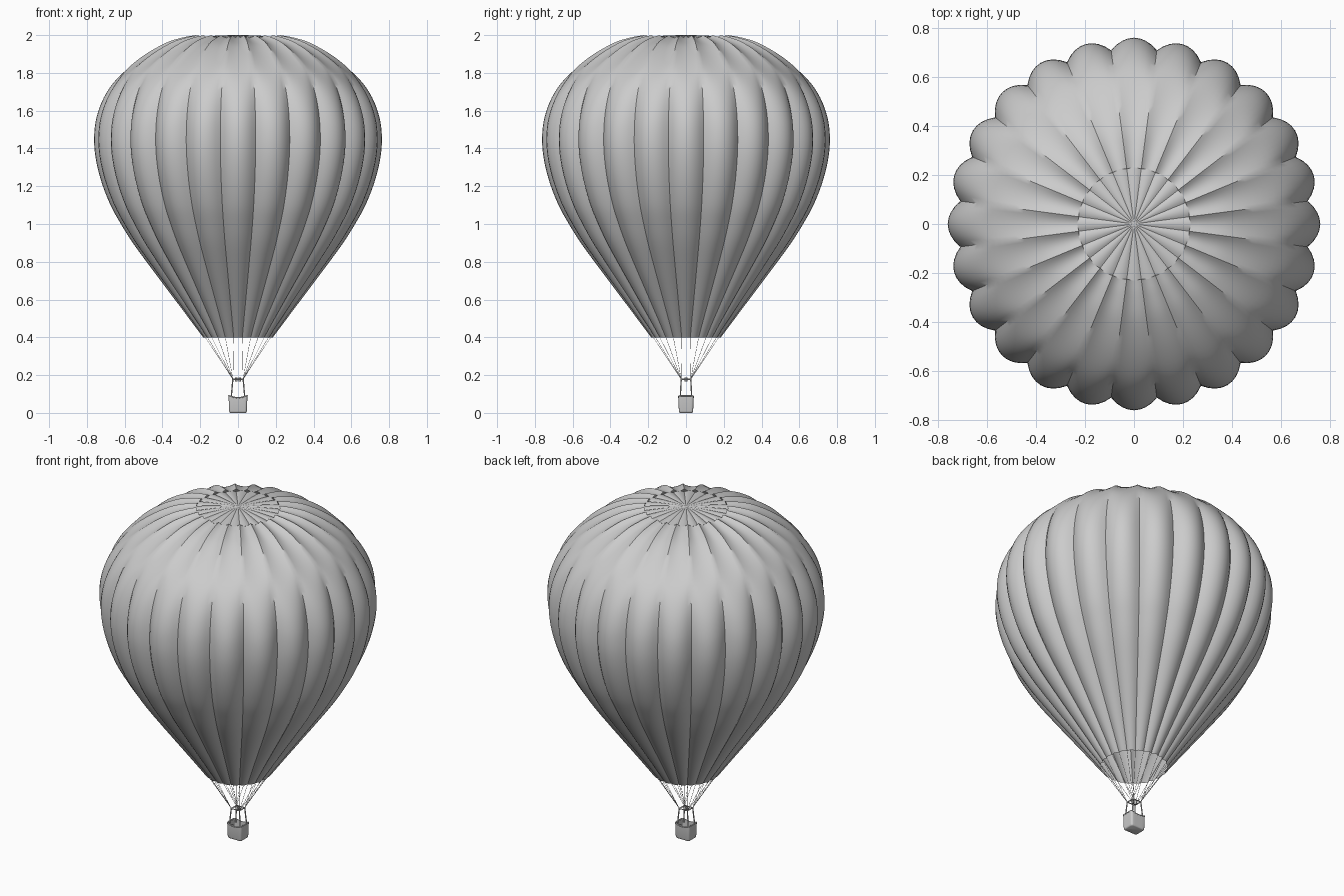
import bpy, bmesh, math
from mathutils import Vector

if "Cube" in bpy.data.objects:
    bpy.data.objects.remove(bpy.data.objects["Cube"])

GORES, SEG = 24, 8
N = GORES * SEG


def make_object(name, bm, angle=40):
    bmesh.ops.recalc_face_normals(bm, faces=bm.faces)
    me = bpy.data.meshes.new(name)
    bm.to_mesh(me)
    bm.free()
    ob = bpy.data.objects.new(name, me)
    bpy.context.collection.objects.link(ob)
    bpy.ops.object.select_all(action='DESELECT')
    ob.select_set(True)
    bpy.context.view_layer.objects.active = ob
    bpy.ops.object.shade_smooth_by_angle(angle=math.radians(angle))
    return ob


def bridge(bm, rings):
    for a, b in zip(rings, rings[1:]):
        n = len(a)
        for i in range(n):
            bm.faces.new((a[i], a[(i + 1) % n], b[(i + 1) % n], b[i]))


def rod(bm, a, b, r, sides=8):
    a, b = Vector(a), Vector(b)
    d = b - a
    m = d.to_track_quat('Z', 'Y').to_matrix().to_4x4()
    m.translation = (a + b) / 2
    bmesh.ops.create_cone(bm, cap_ends=True, segments=sides, radius1=r,
                          radius2=r, depth=d.length, matrix=m)


def smooth_path(pts, steps=4):
    # Catmull-Rom through the profile points
    p = [Vector(q) for q in pts]
    p = [2 * p[0] - p[1]] + p + [2 * p[-1] - p[-2]]
    out = []
    for i in range(1, len(p) - 2):
        a, b, c, d = p[i - 1:i + 3]
        for k in range(steps):
            t = k / steps
            out.append(0.5 * (2 * b + (c - a) * t + (2 * a - 5 * b + 4 * c - d) * t * t
                              + (3 * b - a - 3 * c + d) * t ** 3))
    return out + [p[-2]]


def gore(i):
    # 0 on the crown of a gore, 1 in the seam
    u = abs(((i + SEG / 2) % SEG) - SEG / 2) / (SEG / 2)
    return u * u


# Envelope: bulging gores, open at the mouth and crown
profile = smooth_path([(.185, .4), (.278, .525), (.372, .65), (.466, .775), (.557, .9),
                       (.62, 1.0), (.675, 1.1), (.722, 1.22), (.752, 1.34), (.762, 1.45),
                       (.75, 1.56), (.71, 1.67), (.64, 1.77), (.53, 1.86), (.4, 1.935),
                       (.3, 1.97), (.23, 1.986)])
bm = bmesh.new()
rings = []
for k, p in enumerate(profile):
    t = (profile[min(k + 1, len(profile) - 1)] - profile[max(k - 1, 0)]).normalized()
    ring = []
    for i in range(N):
        a = 2 * math.pi * i / N
        d = 0.06 * p.x * gore(i)
        r, z = p.x - t.y * d, p.y + t.x * d * (-1 if t.x < 0 else 1) * (1 if t.x < 0 else 0.3)
        if k == 0:
            z = p.y
        ring.append(bm.verts.new((r * math.cos(a), r * math.sin(a), z)))
    rings.append(ring)
bridge(bm, rings)
make_object("envelope", bm)

# Parachute vent closing the crown
bm = bmesh.new()
rings = []
for r in (.232, .19, .14, .09, .045, .012):
    z = 2.0 - .012 * (r / .232) ** 2
    rings.append([bm.verts.new((r * math.cos(2 * math.pi * i / N), r * math.sin(2 * math.pi * i / N),
                                z - .035 * r * gore(i))) for i in range(N)])
bridge(bm, rings)
tip = bm.verts.new((0, 0, 2.0))
for i in range(N):
    bm.faces.new((rings[-1][i], rings[-1][(i + 1) % N], tip))
make_object("crown_vent", bm)

# Suspension cables from the seams to the burner frame corners
FX, FY, FZ = .027, .025, .178
bm = bmesh.new()
for g in range(GORES):
    a = 2 * math.pi * (g + .5) / GORES
    c, s = math.cos(a), math.sin(a)
    rod(bm, (.175 * c, .175 * s, .4),
        (math.copysign(FX, c), math.copysign(FY, s), FZ), .001, 5)
make_object("suspension_cables", bm)


def rounded_rect(hx, hy, r):
    pts = []
    for q, (sx, sy) in enumerate(((1, 1), (-1, 1), (-1, -1), (1, -1))):
        for k in range(6):
            a = math.pi / 2 * (q + k / 5)
            pts.append((sx * (hx - r) + r * math.cos(a), sy * (hy - r) + r * math.sin(a)))
        nx, ny = ((-1, 1), (-1, -1), (1, -1), (1, 1))[q]
        a0, b0 = pts[-1], (nx * (hx - r) + r * math.cos(math.pi / 2 * (q + 1)),
                           ny * (hy - r) + r * math.sin(math.pi / 2 * (q + 1)))
        pts += [tuple(a0[j] + (b0[j] - a0[j]) * k / 5 for j in (0, 1)) for k in range(1, 5)]
    return pts


def rim_z(x):
    return .08 + .012 * (x / .05) ** 2


# Basket: hollow rounded box with a saddle-shaped rim
bm = bmesh.new()
rings = []
for hx, hy, r, z in ((.041, .032, .008, 0), (.045, .036, .01, .003), (.047, .038, .011, .01),
                     (.05, .04, .012, None), (.044, .034, .008, None), (.041, .032, .007, .008)):
    rings.append([bm.verts.new((x, y, rim_z(x) if z is None else z))
                  for x, y in rounded_rect(hx, hy, r)])
bridge(bm, rings)
bm.faces.new(rings[0])
bm.faces.new(rings[-1])
make_object("basket", bm)

# Padded rim
bm = bmesh.new()
path = [Vector((x, y, rim_z(x))) for x, y in rounded_rect(.048, .038, .011)]
rings = []
for i, p in enumerate(path):
    t = (path[(i + 1) % len(path)] - path[i - 1]).normalized()
    side = t.cross(Vector((0, 0, 1))).normalized()
    up = side.cross(t)
    rings.append([bm.verts.new(p + .004 * (math.cos(a) * side + math.sin(a) * up))
                  for a in (2 * math.pi * k / 8 for k in range(8))])
bridge(bm, rings + [rings[0]])
make_object("basket_rim", bm)

# Uprights from the basket corners to the burner frame
bm = bmesh.new()
for sx in (-1, 1):
    for sy in (-1, 1):
        rod(bm, (sx * .037, sy * .031, .07), (sx * FX, sy * FY, FZ + .004), .0035)
make_object("uprights", bm)

# Burner frame
bm = bmesh.new()
for s in (-1, 1):
    rod(bm, (-FX, s * FY, FZ), (FX, s * FY, FZ), .003)
    rod(bm, (s * FX, -FY, FZ), (s * FX, FY, FZ), .003)
rod(bm, (-FX, 0, FZ), (FX, 0, FZ), .003)
make_object("burner_frame", bm)

# Twin burners
bm = bmesh.new()
for s in (-1, 1):
    rod(bm, (s * .009, 0, .165), (s * .009, 0, .188), .007, 16)
make_object("burners", bm)

# Fuel tanks inside the basket
bm = bmesh.new()
for s in (-1, 1):
    rod(bm, (s * .028, s * .017, .008), (s * .028, s * .017, .072), .012, 20)
make_object("fuel_tanks", bm)
